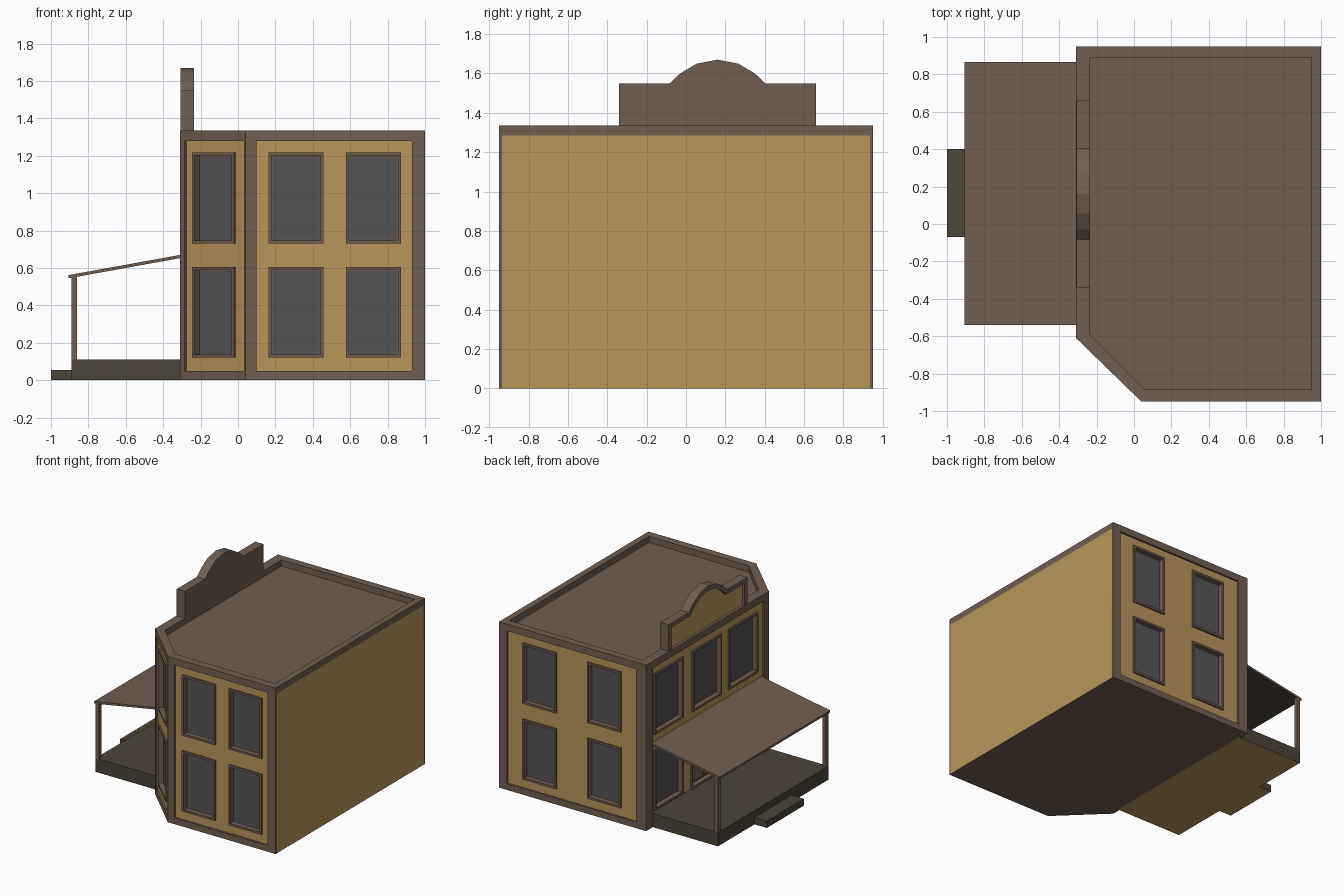
import bpy, bmesh
from mathutils import Vector

cube = bpy.data.objects.get("Cube")
if cube:
    bpy.data.objects.remove(cube)


def material(name, rgb):
    m = bpy.data.materials.new(name)
    m.use_nodes = True
    m.diffuse_color = (*rgb, 1)
    m.node_tree.nodes["Principled BSDF"].inputs["Base Color"].default_value = (*rgb, 1)
    return m


YELLOW = material("ochre_wall", (0.48, 0.305, 0.102))
BROWN = material("brown_trim", (0.165, 0.112, 0.082))
GLASS = material("grey_glass", (0.091, 0.091, 0.091))
DARK = material("dark_wood", (0.072, 0.058, 0.04))


def finish(name, bm, mats):
    mesh = bpy.data.meshes.new(name)
    bm.to_mesh(mesh)
    bm.free()
    for m in mats:
        mesh.materials.append(m)
    ob = bpy.data.objects.new(name, mesh)
    bpy.context.collection.objects.link(ob)
    return ob


def add_solid(bm, points, vector):
    """Closed prism from a planar outline swept along a vector."""
    a = [bm.verts.new(p) for p in points]
    b = [bm.verts.new(Vector(p) + Vector(vector)) for p in points]
    faces = [bm.faces.new(a), bm.faces.new(b)]
    for i in range(len(a)):
        j = (i + 1) % len(a)
        faces.append(bm.faces.new((a[i], a[j], b[j], b[i])))
    bmesh.ops.recalc_face_normals(bm, faces=faces)


def solid(name, points, vector, side, top=None, bottom=None):
    bm = bmesh.new()
    add_solid(bm, points, vector)
    bm.normal_update()
    for f in bm.faces:
        f.material_index = 1 if f.normal.z > 0.5 else 2 if f.normal.z < -0.5 else 0
    return finish(name, bm, [side, top or side, bottom or side])


def box(name, x0, x1, y0, y1, z0, z1, *mats):
    pts = [(x0, y0, z0), (x1, y0, z0), (x1, y1, z0), (x0, y1, z0)]
    return solid(name, pts, (0, 0, z1 - z0), *mats)


class Wall:
    """Local frame of a wall: distance along, height, distance outward."""
    def __init__(self, p0, p1):
        self.p0 = Vector((*p0, 0))
        d = Vector((*p1, 0)) - self.p0
        self.length = d.length
        self.d = d.normalized()
        self.n = Vector((self.d.y, -self.d.x, 0))

    def at(self, u, z, n):
        return self.p0 + self.d * u + self.n * n + Vector((0, 0, z))

    def rect(self, u0, u1, z0, z1, n):
        return [self.at(u0, z0, n), self.at(u1, z0, n), self.at(u1, z1, n), self.at(u0, z1, n)]


RECESS = 0.015
cutters = bmesh.new()


def opening(name, wall, u, width, z0, z1, pane, deep=0.04):
    """Raised frame with a recessed pane, and a matching wall cutter."""
    bm = bmesh.new()
    rect = wall.rect(u - width / 2, u + width / 2, z0, z1, -RECESS)
    face = bm.faces.new([bm.verts.new(p) for p in rect])
    bm.normal_update()
    for thick, depth in ((0, 0.013), (0.024, 0), (0, -deep), (0.006, 0)):
        bmesh.ops.inset_individual(bm, faces=[face], thickness=thick, depth=depth)
    face.material_index = 1
    finish(name, bm, [BROWN, pane])
    g = 0.012
    cut = wall.rect(u - width / 2 + g, u + width / 2 - g, z0 + g, z1 - g, -deep - RECESS)
    add_solid(cutters, cut, wall.n * (deep + 0.05))


# Main body
outer = [(-0.31, 0.95), (-0.31, -0.61), (0.04, -0.95), (1, -0.95), (1, 0.95)]
core = [(-0.295, 0.935), (-0.295, -0.604), (0.046, -0.935), (1, -0.935), (1, 0.935)]
inner = [(-0.235, 0.89), (-0.235, -0.59), (0.06, -0.885), (0.95, -0.885), (0.95, 0.89)]
body = solid("main_walls", [(x, y, 0) for x, y in core], (0, 0, 1.285), YELLOW, BROWN, BROWN)

# Parapet band around the roof
bm = bmesh.new()
loops = [[bm.verts.new((x, y, z)) for x, y in ring]
         for ring, z in ((outer, 1.28), (outer, 1.335), (inner, 1.335), (inner, 1.28))]
for k in range(4):
    a, b = loops[k], loops[(k + 1) % 4]
    for i in range(5):
        j = (i + 1) % 5
        bm.faces.new((a[i], a[j], b[j], b[i]))
bmesh.ops.recalc_face_normals(bm, faces=bm.faces)
finish("roof_parapet", bm, [BROWN])

# Corner posts and base boards
left, corner = Wall(outer[0], outer[1]), Wall(outer[1], outer[2])
front, back = Wall(outer[2], outer[3]), Wall(outer[4], outer[0])
for label, w, a, b in (("left", left, 0.09, 0.06), ("corner", corner, 0.035, 0.012),
                       ("front", front, 0.06, 0.07), ("back", back, 0.07, 0.09)):
    for part, u0, u1, z0, z1 in (("post_start", 0, a, 0, 1.285),
                                 ("post_end", w.length - b, w.length, 0, 1.285),
                                 ("base_board", a, w.length - b, 0, 0.05)):
        solid(f"{label}_{part}", w.rect(u0, u1, z0, z1, 0), w.n * -0.02, BROWN)

# Windows on both storeys
storeys = (("lower", 0.12, 0.605), ("upper", 0.73, 1.217))
layout = (("front", front, 0.295, (0.27, 0.685)), ("back", back, 0.3, (0.355, 0.93)),
          ("corner", corner, 0.31, (corner.length / 2,)),
          ("left", left, 0.37, (0.3, 0.785, 1.245)))
for label, w, width, spots in layout:
    for floor, z0, z1 in storeys:
        for i, u in enumerate(spots):
            if label == "left" and floor == "lower" and i == 1:
                continue
            opening(f"{label}_{floor}_window_{i + 1}", w, u, width, z0, z1, GLASS)

# Double door
opening("door_frame", left, 0.785, 0.4, 0.11, 0.605, BROWN)
for label, u in (("left", 0.872), ("right", 0.698)):
    pts = left.rect(u - 0.078, u + 0.078, 0.14, 0.57, -0.045)
    solid(f"{label}_door_leaf", pts, left.n * 0.012, BROWN)

# Cut the openings into the walls
cutter = finish("opening_cutter", cutters, [])
cutter.hide_render = True
cutter.display_type = 'WIRE'
cut = body.modifiers.new("openings", 'BOOLEAN')
cut.operation = 'DIFFERENCE'
cut.solver = 'EXACT'
cut.object = cutter
bpy.context.view_layer.update()
cut_mesh = bpy.data.meshes.new_from_object(
    body.evaluated_get(bpy.context.evaluated_depsgraph_get()))
body.modifiers.remove(cut)
body.data = cut_mesh
bpy.data.objects.remove(cutter)

# False front with an arched top and a recessed panel
half = [(0.5, 1.3), (0.5, 1.55), (0.243, 1.55), (0.19, 1.6), (0.105, 1.65)]
outline = half + [(0, 1.67)] + [(-y, z) for y, z in reversed(half)]
bm = bmesh.new()
add_solid(bm, [(-0.308, 0.16 + y, z) for y, z in outline], (0.073, 0, 0))
bm.normal_update()
panel = min(bm.faces, key=lambda f: f.normal.x)
bmesh.ops.inset_individual(bm, faces=[panel], thickness=0.035, use_even_offset=True)
bmesh.ops.inset_individual(bm, faces=[panel], thickness=0, depth=-0.02)
panel.material_index = 1
finish("false_front", bm, [BROWN, YELLOW])

# Porch
box("porch_deck", -0.89, -0.296, -0.54, 0.865, 0, 0.11, DARK, DARK, YELLOW)
box("porch_step", -1, -0.89, -0.07, 0.4, 0, 0.055, DARK, DARK, YELLOW)
for label, y in (("front", -0.54), ("back", 0.835)):
    box(f"{label}_porch_post", -0.89, -0.86, y, y + 0.03, 0.11, 0.56, BROWN)
slope = [(-0.905, 0.545), (-0.296, 0.655), (-0.296, 0.672), (-0.905, 0.562)]
solid("porch_roof", [(x, -0.54, z) for x, z in slope], (0, 1.405, 0), BROWN, BROWN, DARK)
